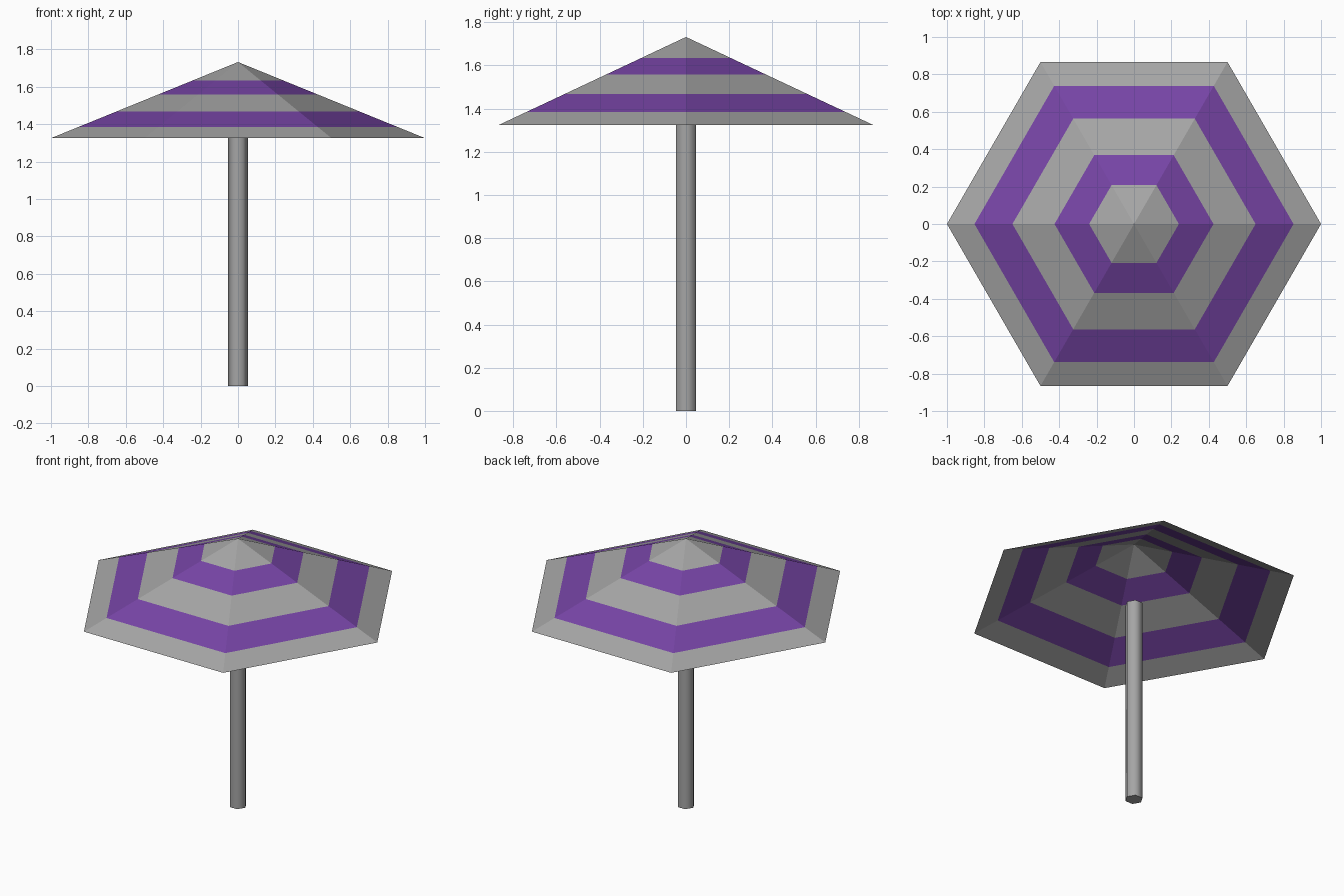
import bpy
import bmesh
from math import cos, sin, pi

SIDES = 6
RIM_Z, APEX_Z = 1.325, 1.732

cube = bpy.data.objects.get("Cube")
if cube:
    bpy.data.objects.remove(cube, do_unlink=True)


def make_material(name, rgb):
    mat = bpy.data.materials.new(name)
    mat.use_nodes = True
    color = (*rgb, 1.0)
    mat.diffuse_color = color
    mat.node_tree.nodes["Principled BSDF"].inputs["Base Color"].default_value = color
    return mat


grey = make_material("grey", (0.376, 0.376, 0.376))
purple = make_material("purple", (0.181, 0.058, 0.376))


def add_object(name, bm, materials):
    mesh = bpy.data.meshes.new(name)
    bm.to_mesh(mesh)
    bm.free()
    for mat in materials:
        mesh.materials.append(mat)
    obj = bpy.data.objects.new(name, mesh)
    bpy.context.collection.objects.link(obj)
    return obj


def ring(bm, radius, z):
    angles = [2 * pi * i / SIDES for i in range(SIDES)]
    return [bm.verts.new((radius * cos(a), radius * sin(a), z)) for a in angles]


# Canopy: open six-sided shell, with bands alternating grey and purple
bm = bmesh.new()
apex = bm.verts.new((0, 0, APEX_Z))
inner = None
for band, radius in enumerate((0.24, 0.425, 0.65, 0.853, 1.0)):
    outer = ring(bm, radius, APEX_Z - (APEX_Z - RIM_Z) * radius)
    for i in range(SIDES):
        j = (i + 1) % SIDES
        if inner:
            face = bm.faces.new((inner[i], outer[i], outer[j], inner[j]))
        else:
            face = bm.faces.new((apex, outer[i], outer[j]))
        face.material_index = band % 2
    inner = outer
add_object("canopy", bm, (grey, purple))

# Pole: six-sided, smooth around its sides, with flat ends
bm = bmesh.new()
bottom, top = ring(bm, 0.053, 0), ring(bm, 0.053, RIM_Z)
for i in range(SIDES):
    j = (i + 1) % SIDES
    bm.faces.new((bottom[i], bottom[j], top[j], top[i])).smooth = True
bm.faces.new(top)
bm.faces.new(bottom[::-1])
for edge in bm.edges:
    edge.smooth = all(f.smooth for f in edge.link_faces)
add_object("pole", bm, (grey,))
